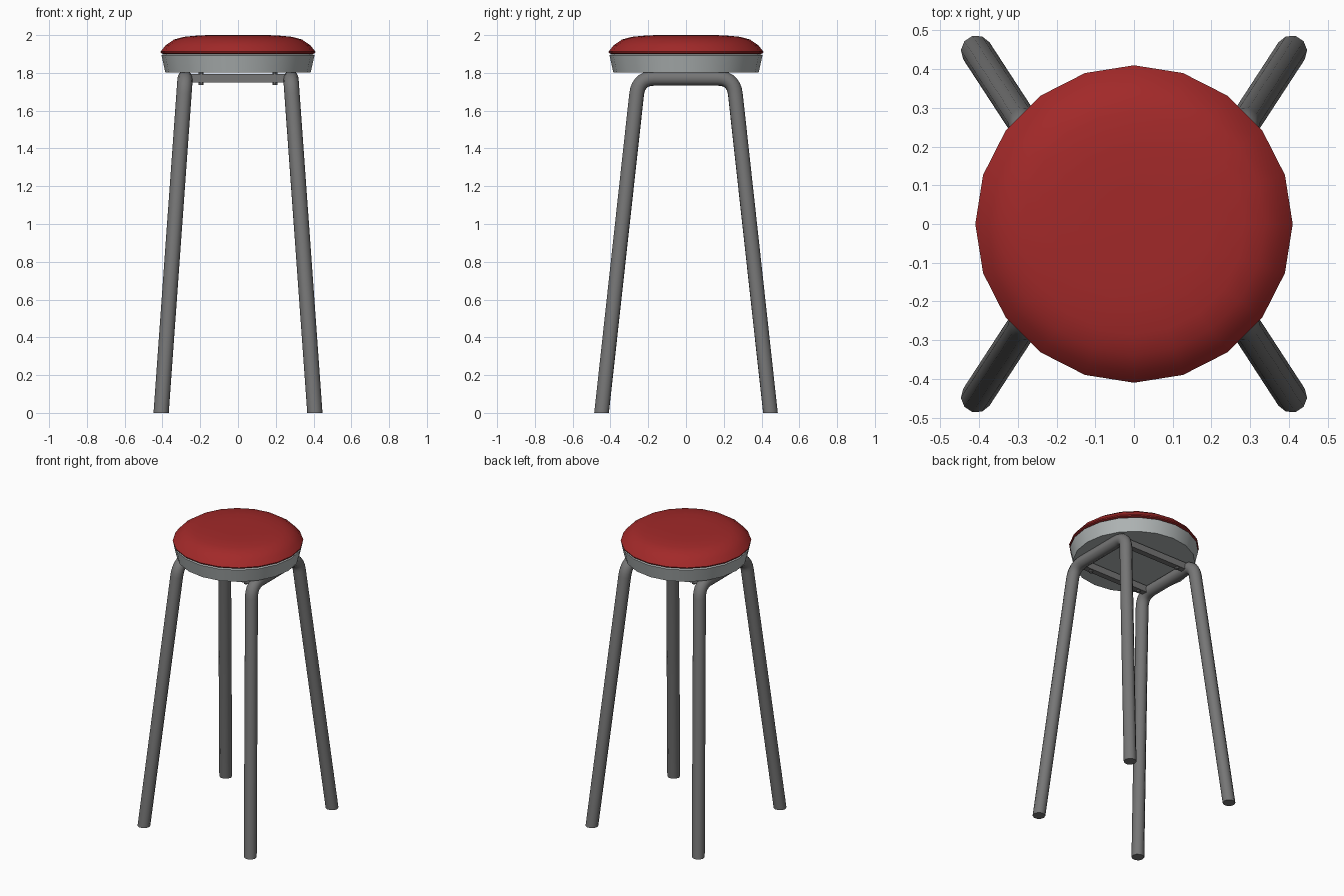
import bpy, bmesh, math
from mathutils import Vector

if "Cube" in bpy.data.objects:
    bpy.data.objects.remove(bpy.data.objects["Cube"])


def material(name, rgb):
    m = bpy.data.materials.new(name)
    m.diffuse_color = (*rgb, 1)
    m.use_nodes = True
    m.node_tree.nodes["Principled BSDF"].inputs["Base Color"].default_value = m.diffuse_color
    return m


RED = material("red_vinyl", (0.36, 0.022, 0.022))
LIGHT = material("light_grey_rim", (0.43, 0.46, 0.46))
STEEL = material("grey_steel", (0.18, 0.18, 0.18))


def finish(obj, mat, angle=35):
    obj.data.materials.clear()
    obj.data.materials.append(mat)
    bpy.ops.object.select_all(action='DESELECT')
    obj.select_set(True)
    bpy.context.view_layer.objects.active = obj
    bpy.ops.object.shade_smooth_by_angle(angle=math.radians(angle))
    return obj


def lathe(name, profile, mat, sides=20, centre=(0, 0), angle=35):
    """Revolve (radius, z) rings about a vertical axis and cap both ends."""
    bm = bmesh.new()
    rings = [[bm.verts.new((centre[0] + r * math.cos(2 * math.pi * i / sides),
                            centre[1] + r * math.sin(2 * math.pi * i / sides), z))
              for i in range(sides)] for r, z in profile]
    for a, b in zip(rings, rings[1:]):
        for i in range(sides):
            j = (i + 1) % sides
            bm.faces.new((a[i], a[j], b[j], b[i]))
    bm.faces.new(rings[0][::-1])
    bm.faces.new(rings[-1])
    mesh = bpy.data.meshes.new(name)
    bm.to_mesh(mesh)
    bm.free()
    obj = bpy.data.objects.new(name, mesh)
    bpy.context.collection.objects.link(obj)
    return finish(obj, mat, angle)


def tube(name, points, radius, mat):
    """Round tube with closed ends along a path."""
    curve = bpy.data.curves.new(name, 'CURVE')
    curve.dimensions = '3D'
    curve.bevel_depth = radius
    curve.bevel_resolution = 3
    curve.use_fill_caps = True
    spline = curve.splines.new('POLY')
    spline.points.add(len(points) - 1)
    for p, co in zip(spline.points, points):
        p.co = (*co, 1)
    obj = bpy.data.objects.new(name, curve)
    bpy.context.collection.objects.link(obj)
    bpy.ops.object.select_all(action='DESELECT')
    obj.select_set(True)
    bpy.context.view_layer.objects.active = obj
    bpy.ops.object.convert(target='MESH')
    obj = bpy.context.object
    for v in obj.data.vertices:      # level the feet on the floor
        if v.co.z < 0.05:
            v.co.z = 0
    return finish(obj, mat, 40)


# Seat: tapered rim with a domed cushion
lathe("seat_rim", [(0.385, 1.803), (0.405, 1.893), (0.395, 1.899)], LIGHT)
lathe("seat_cushion", [(0.39, 1.898), (0.408, 1.905), (0.41, 1.912), (0.382, 1.947),
                       (0.338, 1.977), (0.285, 1.991), (0.2, 1.999), (0.1, 2.0)],
      RED, angle=50)

# Leg frames: each one is a bent tube making two legs and the bar between them
TOP_Z, TOP_X, TOP_Y, FOOT_X, FOOT_Y = 1.772, 0.28, 0.252, 0.407, 0.447
for side, label in ((-1, "left"), (1, "right")):
    foot = Vector((side * FOOT_X, FOOT_Y, 0))
    corner = Vector((side * TOP_X, TOP_Y, TOP_Z))
    start = corner + (foot - corner).normalized() * 0.085
    end = corner - Vector((0, 0.085, 0))
    half = [foot] + [start * (1 - t) ** 2 + corner * 2 * t * (1 - t) + end * t * t
                     for t in (k / 7 for k in range(8))]
    other = [Vector((p.x, -p.y, p.z)) for p in reversed(half)]
    tube(label + "_leg_frame", half + other, 0.0405, STEEL)

# Cross bars under the seat with their fixing bolts
for s, label in ((-1, "front"), (1, "back")):
    y = s * 0.19
    bpy.ops.mesh.primitive_cube_add(size=1, location=(0, y, 1.772))
    bar = bpy.context.object
    bar.name = label + "_cross_bar"
    bar.scale = (0.53, 0.04, 0.046)
    finish(bar, STEEL)
    for x in (-0.195, 0.195):
        lathe(label + "_bolt", [(0.013, 1.737), (0.013, 1.806)], STEEL, 10, (x, y))
